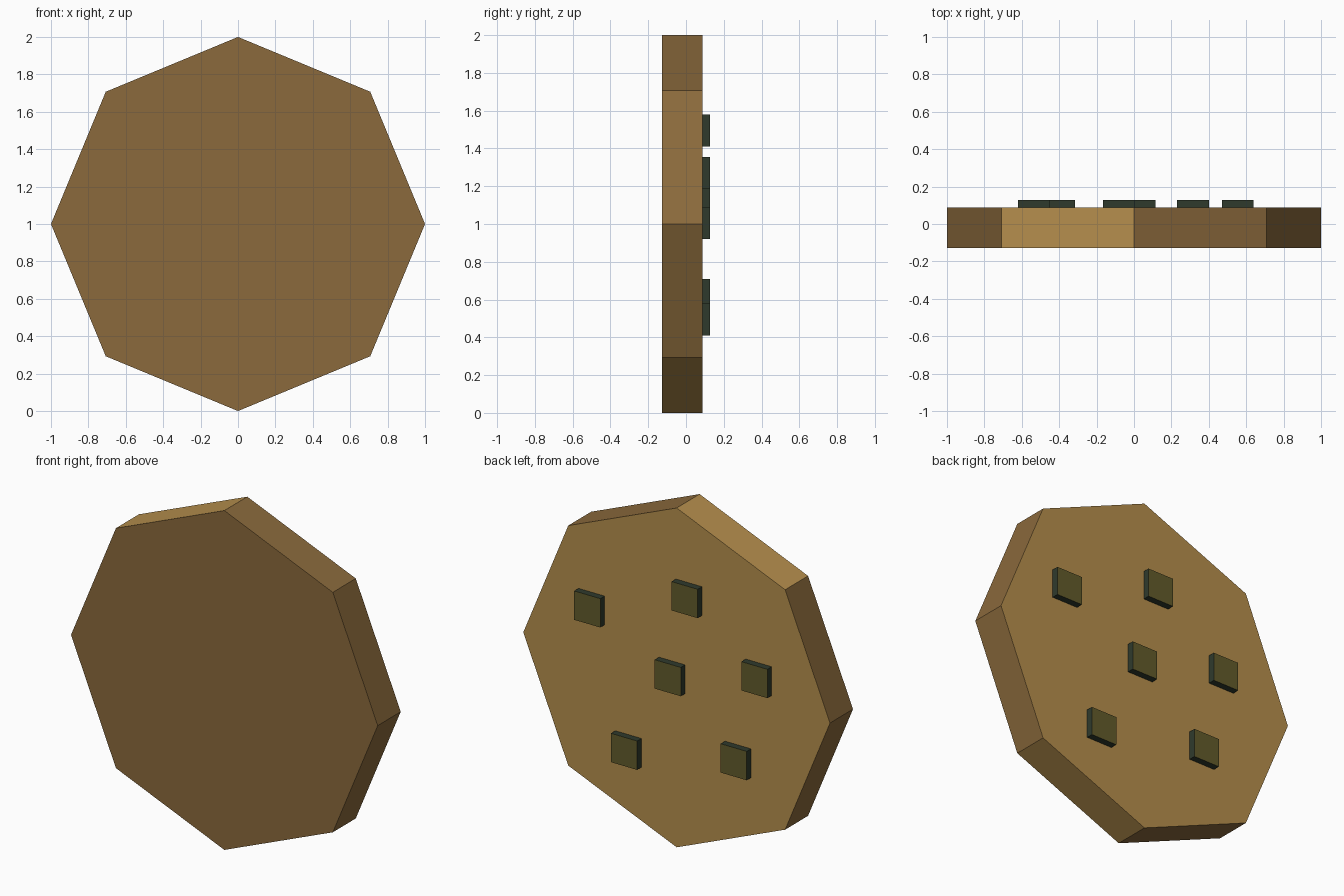
import bpy, bmesh, math
from mathutils import Matrix, Vector

if "Cube" in bpy.data.objects:
    bpy.data.objects.remove(bpy.data.objects["Cube"])


def srgb(r, g, b):
    def lin(c):
        c /= 255
        return c / 12.92 if c <= 0.04045 else ((c + 0.055) / 1.055) ** 2.4
    return (lin(r), lin(g), lin(b), 1.0)


def material(name, rgb):
    m = bpy.data.materials.new(name)
    m.diffuse_color = srgb(*rgb)
    m.use_nodes = True
    m.node_tree.nodes["Principled BSDF"].inputs["Base Color"].default_value = m.diffuse_color
    return m


DARK = material("biscuit brown", (139, 106, 60))
LIGHT = material("biscuit golden", (182, 143, 77))
CHIP_FACE = material("chip olive", (98, 91, 43))
CHIP_SIDE = material("chip dark green", (47, 58, 44))

Y_FRONT, Y_BACK, Y_CHIP = -0.127, 0.087, 0.127
CHIP = 0.17


def add_object(name, bm, mats):
    me = bpy.data.meshes.new(name)
    bm.normal_update()
    bm.to_mesh(me)
    bm.free()
    for m in mats:
        me.materials.append(m)
    ob = bpy.data.objects.new(name, me)
    bpy.context.collection.objects.link(ob)
    return ob


# Octagonal disc standing on one corner
bm = bmesh.new()
bmesh.ops.create_cone(
    bm, cap_ends=True, segments=8, radius1=1, radius2=1, depth=Y_BACK - Y_FRONT,
    matrix=Matrix.Translation((0, (Y_FRONT + Y_BACK) / 2, 1))
    @ Matrix.Rotation(math.pi / 2, 4, 'X'))
bm.normal_update()
# Golden back face and two opposite rim facets (upper left, lower right)
rim = Vector((-math.sin(math.pi / 8), 0, math.cos(math.pi / 8)))
for f in bm.faces:
    golden = f.normal.y > 0.9 or abs(f.normal.dot(rim)) > 0.95
    f.material_index = 1 if golden else 0
add_object("biscuit_disc", bm, [DARK, LIGHT])

# Square chips on the back face: (x, z) centres
for i, (x, z) in enumerate([(0.555, 1.27), (-0.08, 1.495), (0.03, 1.005),
                            (-0.535, 1.145), (0.315, 0.495), (-0.40, 0.625)]):
    bm = bmesh.new()
    bmesh.ops.create_cube(
        bm, size=1,
        matrix=Matrix.Translation((x, (Y_BACK + Y_CHIP) / 2, z))
        @ Matrix.Diagonal((CHIP, Y_CHIP - Y_BACK, CHIP, 1)))
    bm.normal_update()
    # Drop the hidden face against the disc
    bmesh.ops.delete(bm, geom=[f for f in bm.faces if f.normal.y < -0.5],
                     context='FACES_ONLY')
    # Olive outer face, darker green sides
    for f in bm.faces:
        f.material_index = 0 if f.normal.y > 0.5 else 1
    add_object(f"chip_{i + 1}", bm, [CHIP_FACE, CHIP_SIDE])
